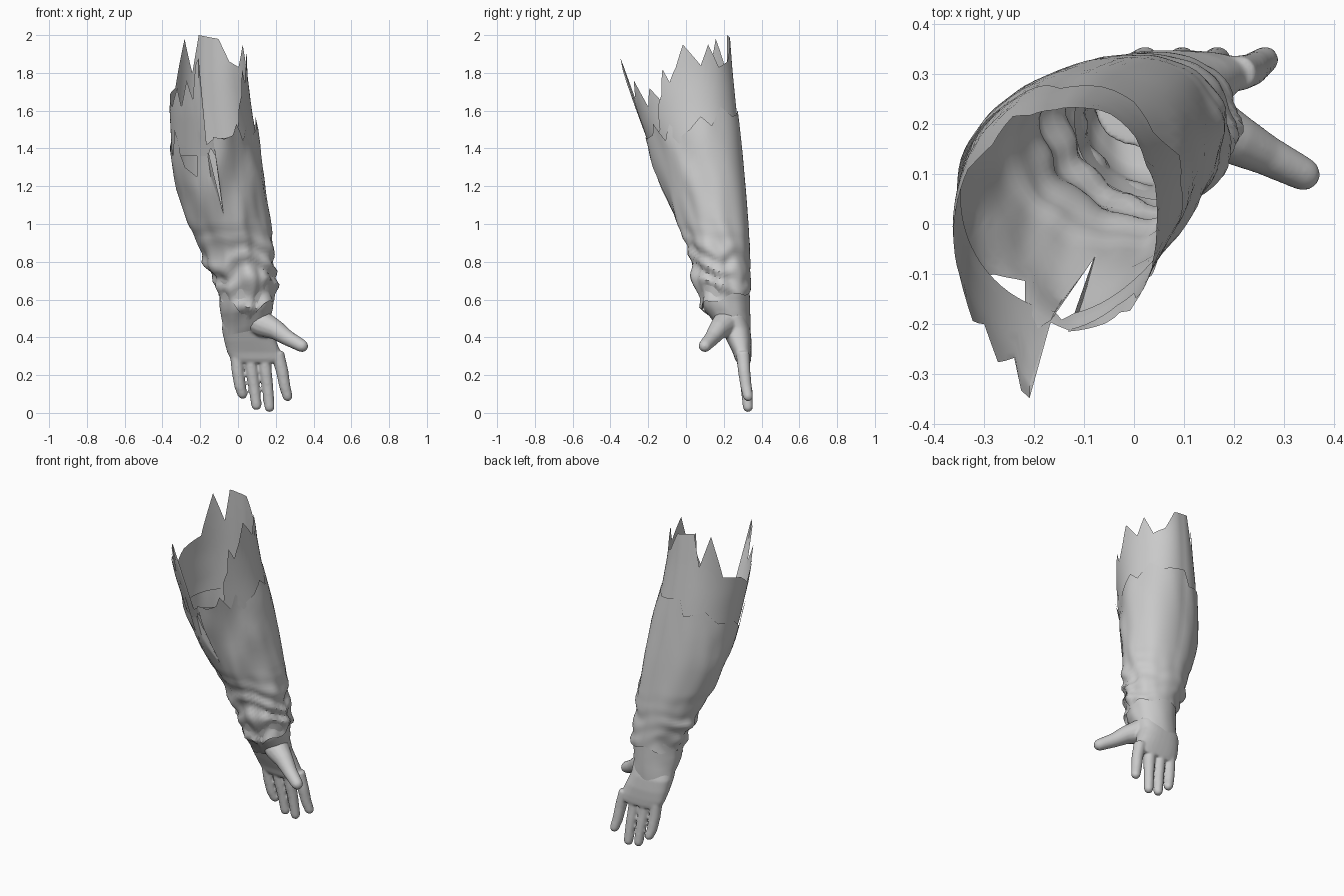
import bpy, bmesh, math
from mathutils import Vector, noise

if "Cube" in bpy.data.objects:
    bpy.data.objects.remove(bpy.data.objects["Cube"])

# arm silhouette: z, x min, x max, y min, y max
ARM = [(0.40, -0.085, 0.165, 0.20, 0.345), (0.50, -0.09, 0.18, 0.13, 0.347),
       (0.56, -0.10, 0.19, 0.08, 0.345), (0.65, -0.11, 0.20, 0.06, 0.343),
       (0.72, -0.13, 0.195, 0.04, 0.342), (0.80, -0.18, 0.19, 0.03, 0.34),
       (0.90, -0.21, 0.19, 0.0, 0.337), (1.0, -0.26, 0.17, -0.05, 0.33),
       (1.2, -0.33, 0.14, -0.13, 0.31), (1.4, -0.36, 0.11, -0.20, 0.29),
       (1.6, -0.37, 0.075, -0.28, 0.27), (1.8, -0.365, 0.05, -0.35, 0.25),
       (2.0, -0.36, 0.045, -0.39, 0.235)]
# torn edges: angle from +x in degrees, height
OUTER = [(0, 1.5), (15, 1.57), (25, 1.52), (40, 1.62), (55, 1.57), (90, 1.6), (100, 1.5),
         (130, 1.53), (150, 1.45), (180, 1.43), (200, 1.36), (210, 1.5), (225, 1.3),
         (240, 1.25), (250, 1.5), (260, 1.42), (265, 1.07), (270, 1.46), (285, 1.45),
         (300, 1.47), (310, 1.53), (320, 1.44), (335, 1.53), (345, 1.46), (360, 1.5)]
INNER = [(0, 1.83), (10, 1.95), (25, 1.84), (35, 1.95), (45, 1.83), (60, 1.86), (75, 1.98),
         (105, 2.0), (115, 1.8), (130, 1.98), (150, 1.72), (180, 1.68), (200, 1.62),
         (215, 1.72), (225, 1.62), (235, 1.76), (245, 1.66), (250, 1.84), (255, 1.88),
         (260, 1.42), (270, 1.45), (300, 1.46), (315, 1.5), (325, 1.62),
         (335, 1.68), (345, 1.82), (350, 1.75), (360, 1.83)]


def lerp_table(table, t):
    t = min(max(t, table[0][0]), table[-1][0])
    for a, b in zip(table, table[1:]):
        if t <= b[0]:
            f = (t - a[0]) / (b[0] - a[0])
            return [p + (q - p) * f for p, q in zip(a[1:], b[1:])]


def arm_point(deg, z, inset=0.0, folds=0.0):
    x0, x1, y0, y1 = lerp_table(ARM, z)
    a = math.radians(deg)
    c, s = math.cos(a), math.sin(a)
    # section is squarer at back right, flatter at front right
    d = -inset + 0.028 * math.sin(2 * a) * (c > 0) * max(0, min(1, (z - 0.8) / 0.4))
    if folds:
        # bunched folds near the wrist, long soft creases above, flat at the back
        front = 0.12 + 0.88 * (1 - max(s, 0)) ** 0.8
        low = max(0, min(1, (1.0 - z) / 0.2))
        warp = noise.noise(Vector((c * 1.5, s * 1.5, z * 5)))
        ridge = math.sin(z * 58 + 3.5 * warp + 1.5 * math.sin(2 * a + 0.6))
        soft = noise.noise(Vector((c * 2.2 + 5, s * 2.2, z * 5 - c * 2)))
        d += folds * front * (low * (0.010 * ridge + 0.022 * soft) + (1 - low) * 0.018 * soft)
    return Vector(((x0 + x1) / 2 + ((x1 - x0) / 2 + d) * c,
                   (y0 + y1) / 2 + ((y1 - y0) / 2 + d) * s, z))


def loft(name, rings, cap=False):
    bm = bmesh.new()
    vs = [[bm.verts.new(p) for p in r] for r in rings]
    n = len(vs[0])
    for lo, hi in zip(vs, vs[1:]):
        for i in range(n):
            j = (i + 1) % n
            bm.faces.new((lo[i], lo[j], hi[j], hi[i]))
    if cap:
        bm.faces.new(vs[0][::-1])
        bm.faces.new(vs[-1])
        bmesh.ops.recalc_face_normals(bm, faces=bm.faces)
    me = bpy.data.meshes.new(name)
    bm.to_mesh(me)
    bm.free()
    ob = bpy.data.objects.new(name, me)
    bpy.context.collection.objects.link(ob)
    return ob


def sheet(name, heights, rows, inset=0.0, folds=0.0):
    # heights: one edge function per level, rows: steps between levels
    rings = []
    for lo, hi, n in zip(heights, heights[1:], rows):
        for k in range(n + (hi is heights[-1])):
            rings.append([arm_point(d, lo(d) + (hi(d) - lo(d)) * k / n, inset, folds)
                          for d in range(0, 360, 5)])
    return loft(name, rings)


def tube(name, pts, n=14):
    # pts: x, y, z, radius; rounded tip at the last point
    ps = [(Vector(p[:3]), p[3]) for p in pts]
    d = (ps[-1][0] - ps[-2][0]).normalized()
    tip, r = ps[-1]
    ps += [(tip + d * r * math.sin(a), r * math.cos(a)) for a in (0.5, 1.0, 1.35)]
    axis = (tip - ps[0][0]).normalized()
    u = axis.cross(Vector((0, 1, 0))).normalized()
    v = axis.cross(u)
    ang = [2 * math.pi * i / n for i in range(n)]
    return loft(name, [[p + (u * math.cos(a) + v * math.sin(a)) * q for a in ang]
                       for p, q in ps], True)


# torn sleeve, bunched at the cuff, with a hanging fold at the front
cuff = lambda d: (0.61 + 0.03 * math.sin(math.radians(d)) + 0.012 * math.sin(math.radians(d * 5))
                  - 0.08 * math.exp(-((d - 275) / 25) ** 2))
sleeve = sheet("outer_sleeve", [cuff, lambda d: 1.04, lambda d: lerp_table(OUTER, d)[0]],
               [24, 8], 0.0, 1.0)
# torn lining reaching above the sleeve
lining = sheet("inner_sleeve", [lambda d: 1.36 if abs(d - 265) > 4 else 1.4,
                                lambda d: lerp_table(INNER, d)[0]], [8], 0.008)
# gauntlet round the wrist
wrist = sheet("glove_cuff", [lambda d: 0.43 + 0.025 * math.cos(math.radians(d)),
                             lambda d: 0.70], [8], 0.006, 0.25)

# hand: palm and fingers fused into one smooth form
PALM = [(0.52, 0.05, 0.235, 0.125, 0.085), (0.45, 0.045, 0.262, 0.130, 0.078),
        (0.38, 0.065, 0.282, 0.138, 0.065), (0.32, 0.085, 0.297, 0.142, 0.05),
        (0.285, 0.098, 0.302, 0.138, 0.043), (0.265, 0.102, 0.306, 0.12, 0.035)]


def oval(z, x, y, rx, ry):
    pts = []
    for i in range(32):
        c, s = math.cos(i * math.pi / 16), math.sin(i * math.pi / 16)
        pts.append(Vector((x + rx * math.copysign(abs(c) ** 0.8, c),
                           y + ry * math.copysign(abs(s) ** 0.8, s), z)))
    return pts


parts = [loft("hand", [oval(*p) for p in PALM], True)]
for base, mid, tip, length in ((-0.008, -0.001, 0.022, 0.10), (0.061, 0.073, 0.097, 0.041),
                               (0.135, 0.146, 0.167, 0.031), (0.208, 0.234, 0.262, 0.088)):
    parts.append(tube("finger", [(base, 0.30, 0.32, 0.036), (mid, 0.308, 0.22, 0.033),
                                 ((mid + tip) / 2, 0.318, 0.14, 0.030),
                                 (tip, 0.328, length, 0.027)]))
parts.append(tube("thumb", [(0.07, 0.24, 0.505, 0.075), (0.14, 0.20, 0.465, 0.068),
                            (0.205, 0.168, 0.437, 0.052), (0.265, 0.137, 0.395, 0.041),
                            (0.338, 0.10, 0.355, 0.034)]))
bpy.ops.object.select_all(action='DESELECT')
for o in parts:
    o.select_set(True)
hand = parts[0]
bpy.context.view_layer.objects.active = hand
bpy.ops.object.join()
rm = hand.modifiers.new("fuse", 'REMESH')
rm.mode = 'VOXEL'
rm.voxel_size = 0.007
rm.use_smooth_shade = True
sm = hand.modifiers.new("soften", 'SMOOTH')
sm.factor, sm.iterations = 0.5, 6

# smooth shading
for o in (sleeve, lining, wrist, hand):
    bpy.ops.object.select_all(action='DESELECT')
    o.select_set(True)
    bpy.context.view_layer.objects.active = o
    bpy.ops.object.shade_smooth_by_angle(angle=math.radians(40))
